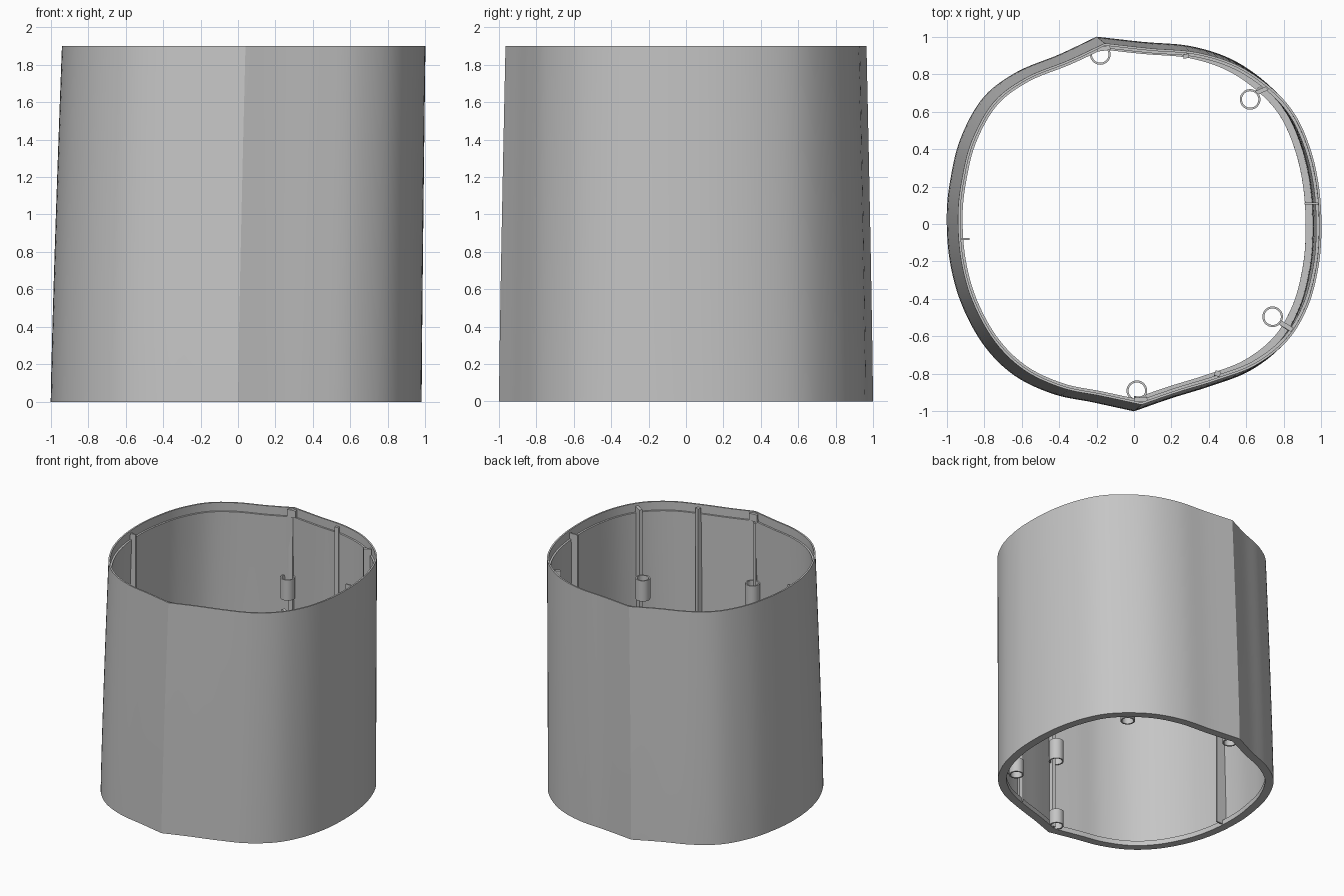
import bpy, bmesh, math
from mathutils import Vector

cube = bpy.data.objects.get("Cube")
if cube:
    bpy.data.objects.remove(cube, do_unlink=True)

grey = bpy.data.materials.new("plain_grey")
grey.use_nodes = True
colour = (0.56, 0.56, 0.56, 1)
grey.diffuse_color = colour
grey.node_tree.nodes["Principled BSDF"].inputs["Base Color"].default_value = colour

HEIGHT = 1.9


def make_object(name, bm, smooth=None):
    bmesh.ops.recalc_face_normals(bm, faces=bm.faces)
    mesh = bpy.data.meshes.new(name)
    bm.to_mesh(mesh)
    bm.free()
    mesh.materials.append(grey)
    obj = bpy.data.objects.new(name, mesh)
    bpy.context.collection.objects.link(obj)
    if smooth:
        bpy.ops.object.select_all(action='DESELECT')
        obj.select_set(True)
        bpy.context.view_layer.objects.active = obj
        bpy.ops.object.shade_smooth_by_angle(angle=math.radians(smooth))
    return obj


def spline(points, steps=6):
    """Smooth curve through the points, without the last one."""
    pts = [Vector(p) for p in points]
    pts = [2 * pts[0] - pts[1]] + pts + [2 * pts[-1] - pts[-2]]
    out = []
    for a, b, c, d in zip(pts, pts[1:], pts[2:], pts[3:]):
        for i in range(steps):
            t = i / steps
            out.append(0.5 * (2 * b + (c - a) * t + (2 * a - 5 * b + 4 * c - d) * t ** 2
                              + (3 * b - a - 3 * c + d) * t ** 3))
    return out


# Base outline: two smooth sides meeting at a front and a back crease
right_side = [(0, -1), (0.2, -0.93), (0.41, -0.865), (0.62, -0.783), (0.795, -0.645),
              (0.905, -0.46), (0.962, -0.25), (0.98, -0.05), (0.97, 0.18), (0.925, 0.4),
              (0.837, 0.605), (0.705, 0.755), (0.52, 0.88), (0.3, 0.95), (0.05, 0.972), (-0.2, 1)]
left_side = [(-0.2, 1), (-0.4, 0.905), (-0.625, 0.812), (-0.805, 0.675), (-0.925, 0.46),
             (-0.98, 0.24), (-1, 0.04), (-0.983, -0.2), (-0.92, -0.43), (-0.8, -0.65),
             (-0.637, -0.81), (-0.43, -0.908), (-0.22, -0.952), (0, -1)]
outline = spline(right_side) + spline(left_side)
count = len(outline)


def lean(p, z):
    """The wall narrows and drifts sideways as it rises."""
    t = (z / HEIGHT) ** 1.2
    return Vector((p.x * (1 - 0.02 * t) + 0.04 * t, p.y * (1 - 0.035 * t), z))


def inset(i, depth):
    along = (outline[(i + 1) % count] - outline[i - 1]).normalized()
    return outline[i] + Vector((-along.y, along.x)) * depth


# Hollow wall: outer face, thin lip, step, inner face and a ledge at the foot
levels = [HEIGHT * k / 12 for k in range(13)]
profile = [(z, 0) for z in levels] + [(HEIGHT, 0.013), (1.83, 0.013)]
profile += [(0.04 + 1.79 * k / 12, 0.028) for k in range(12, -1, -1)]
profile += [(0.04, 0.064), (0, 0.064)]
bm = bmesh.new()
rings = [[bm.verts.new(lean(inset(i, d), z)) for i in range(count)] for z, d in profile]
for low, high in zip(rings, rings[1:] + rings[:1]):
    for i in range(count):
        j = (i + 1) % count
        bm.faces.new((low[i], low[j], high[j], high[i]))
make_object("outer_wall", bm, 15)


def rib(name, inner, base, tip, thick, bottom=0.01, top=1.88):
    """Upright fin from an inner edge to a leaning outer edge in the wall."""
    inner, base, tip = (Vector(p) for p in (inner, base, tip))
    out = (base - inner).normalized()
    side = Vector((-out.y, out.x, 0)) * thick / 2
    corners = [(*inner, bottom), (*inner, top), (*tip, top), (*base, bottom)]
    bm = bmesh.new()
    a = [bm.verts.new(Vector(c) + side) for c in corners]
    b = [bm.verts.new(Vector(c) - side) for c in corners]
    bm.faces.new(a)
    bm.faces.new(b)
    for i in range(4):
        j = (i + 1) % 4
        bm.faces.new((a[i], a[j], b[j], b[i]))
    make_object(name, bm)


# Thin stiffening ribs
rib("left_rib", (0.91, 0.11), (0.962, 0.11), (0.984, 0.11), 0.012)
rib("right_rib", (-0.878, -0.08), (-0.985, -0.08), (-0.928, -0.08), 0.012)
rib("back_rib", (0.28, 0.885), (0.27, 0.935), (0.275, 0.907), 0.03)
rib("front_rib", (0.45, -0.785), (0.435, -0.835), (0.442, -0.812), 0.03)

# Ribs that carry the sockets
rib("back_crease_rib", (-0.175, 0.935), (-0.19, 0.98), (-0.165, 0.95), 0.028, top=1.82)
rib("back_socket_rib", (0.655, 0.7), (0.69, 0.74), (0.71, 0.725), 0.025)
rib("front_socket_rib", (0.78, -0.525), (0.833, -0.563), (0.845, -0.565), 0.025)
rib("front_crease_rib", (0.015, -0.92), (0.004, -0.98), (0.036, -0.95), 0.028, top=1.82)

# Small pads filling the lip at the creases
rib("back_crease_pad", (-0.16, 0.925), (-0.163, 0.948), (-0.163, 0.948), 0.07, 1.83, 1.89)
rib("front_crease_pad", (0.035, -0.925), (0.037, -0.948), (0.037, -0.948), 0.07, 1.83, 1.89)


# Short open tubes stacked at three heights on each socket rib
def socket(name, x, y, z, tall, outer=0.055, bore=0.044, sides=32):
    bm = bmesh.new()
    loops = []
    for r, h in ((outer, z), (outer, z + tall), (bore, z + tall), (bore, z)):
        loops.append([bm.verts.new((x + r * math.cos(math.tau * i / sides),
                                    y + r * math.sin(math.tau * i / sides), h))
                      for i in range(sides)])
    for low, high in zip(loops, loops[1:] + loops[:1]):
        for i in range(sides):
            j = (i + 1) % sides
            bm.faces.new((low[i], low[j], high[j], high[i]))
    make_object(name, bm, 30)


places = {"back_crease": (-0.18, 0.905), "back": (0.62, 0.665),
          "front": (0.74, -0.495), "front_crease": (0.015, -0.89)}
for place, (x, y) in places.items():
    for tier, z, tall in (("lower", 0, 0.12), ("middle", 0.56, 0.17), ("upper", 1.17, 0.17)):
        socket(f"{place}_{tier}_socket", x, y, z, tall)
